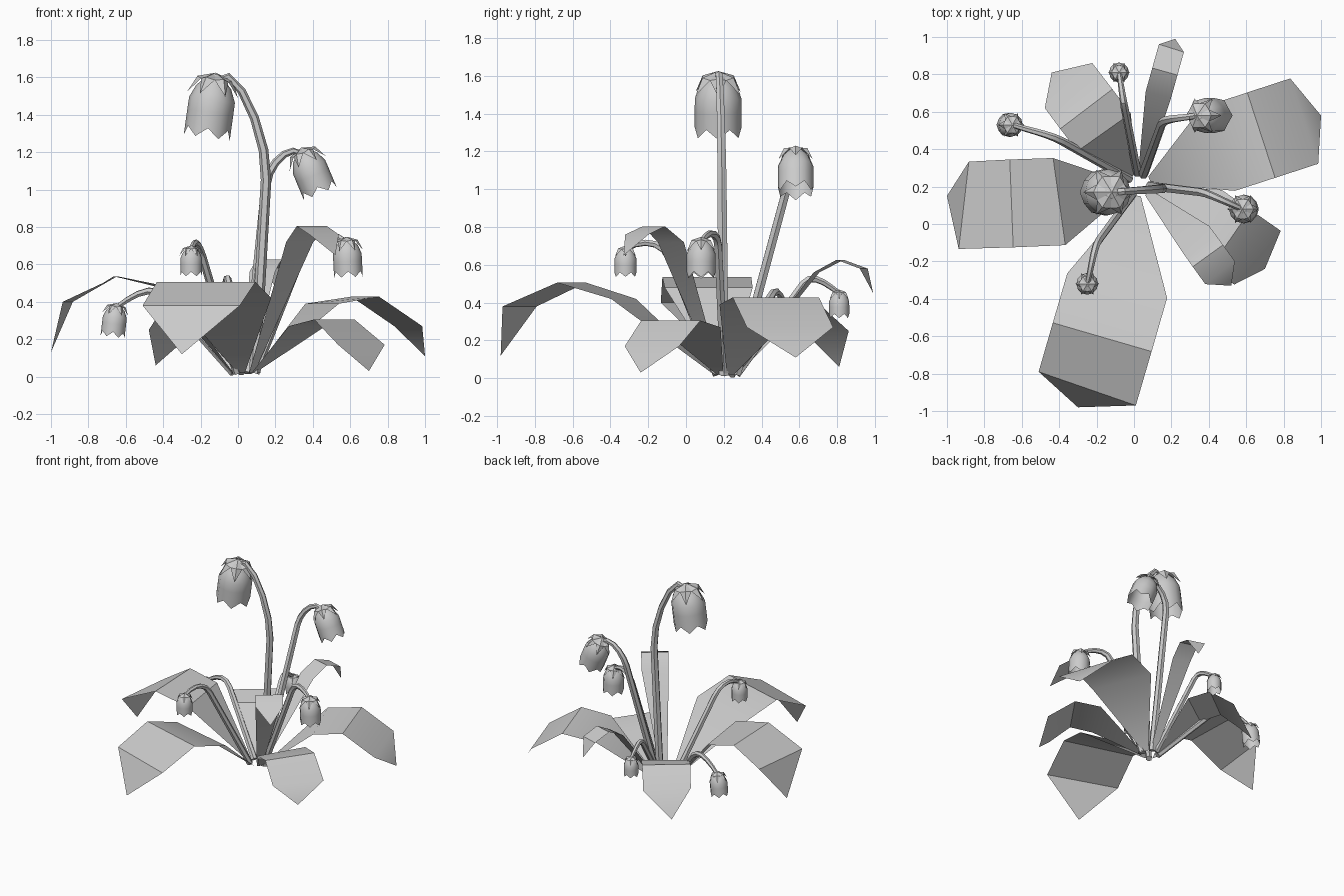
import bpy, math
from mathutils import Vector, geometry

if "Cube" in bpy.data.objects:
    bpy.data.objects.remove(bpy.data.objects["Cube"])

CROWN = Vector((.03, .21, .02))   # where everything grows from
UP = Vector((0, 0, 1))


def root(p):
    """Point on a small ring round the crown, on the side of p."""
    d = p - CROWN
    d.z = 0
    return CROWN + d.normalized() * .06


def mesh_object(name, verts, faces):
    me = bpy.data.meshes.new(name)
    me.from_pydata(verts, [], faces)
    ob = bpy.data.objects.new(name, me)
    bpy.context.collection.objects.link(ob)
    bpy.ops.object.select_all(action='DESELECT')
    bpy.context.view_layer.objects.active = ob
    ob.select_set(True)
    bpy.ops.object.shade_smooth_by_angle(angle=math.radians(35))
    return ob


def leaf(name, width, wide, shoulder, tip):
    """Ribbon: root, widest row, arched crest, shoulder, pointed tip."""
    wide, shoulder, tip = Vector(wide), Vector(shoulder), Vector(tip)
    crest = (wide + shoulder) / 2 + UP * (.04 + .12 * width)
    pts = [root(wide), wide, crest, shoulder, tip]
    verts, faces = [], []
    for i in range(4):
        d = pts[i + 1] - pts[max(i - 1, 0)]
        side = Vector((d.y, -d.x, 0)).normalized() * (width if i else .04) / 2
        verts += [pts[i] - side, pts[i] + side]
        if i:
            k = 2 * i
            faces.append((k - 2, k - 1, k + 1, k))
    mesh_object(name, verts + [tip], faces + [(6, 7, 8)])


def stem(name, bend, end, s):
    """Six-sided tapered tube: straight to the bend, then arching over."""
    start = root(bend)
    span = (end - bend).length
    h1 = bend + (bend - start).normalized() * span * .4
    h2 = bend.lerp(end, .65)
    h2.z = end.z + span * .25
    pts = [start] + geometry.interpolate_bezier(bend, h1, h2, end, 6)
    n = 6
    verts, faces = [], []
    for j, p in enumerate(pts):
        d = pts[min(j + 1, n)] - pts[max(j - 1, 0)]
        q = UP.rotation_difference(d)
        r = (.017 + .013 * s) * (1 - .4 * j / n)
        for i in range(n):
            a = math.tau * i / n
            verts.append(p + q @ Vector((r * math.cos(a), r * math.sin(a), 0)))
            if j < n:
                k, m = j * n, (i + 1) % n
                faces.append((k + i, k + m, k + n + m, k + n + i))
    faces += [tuple(range(n))[::-1], tuple(range(n * n, n * n + n))]
    mesh_object(name, verts, faces)


def flower(name, s, tilt, bend, end):
    """Nodding flower: stem, bell with a lobed mouth, pointed calyx."""
    bend, end = Vector(bend), Vector(end)
    stem(name + "_stem", bend, end, s)
    top = end + UP * .035 * s
    q = (-UP).rotation_difference(Vector((tilt, 0, -1)))

    def place(r, a, d):
        return top + q @ (Vector((r * math.cos(a), r * math.sin(a), -d)) * s)

    n, rings = 12, 6
    verts = []
    for j in range(rings):
        d = .068 * j
        r = .124 * math.sin(min(math.pi / 2, .25 + 9 * d))
        for i in range(n):
            lobe = .05 if j == rings - 1 and i % 2 else 0
            verts.append(place(r, math.tau * i / n, d - lobe))
    faces = [(j * n + i, j * n + (i + 1) % n, (j + 1) * n + (i + 1) % n, (j + 1) * n + i)
             for j in range(rings - 1) for i in range(n)]
    mesh_object(name + "_bell", verts, faces)

    verts, faces = [place(0, 0, -.01)], []
    for i in range(6):
        a, h, k = math.tau * i / 6, math.tau / 12, len(verts)
        verts += [place(.085, a - h, .03), place(.095, a, .02), place(.085, a + h, .03),
                  place(.137, a, .11)]
        faces += [(0, k, k + 1), (0, k + 1, k + 2), (k, k + 3, k + 1), (k + 1, k + 3, k + 2)]
    mesh_object(name + "_calyx", verts, faces)


# Leaves: width, widest point, shoulder, tip
leaf("front_leaf", .55, (-.09, -.33, .42), (-.25, -.88, .38), (-.3, -.98, .12))
leaf("right_back_leaf", .48, (.45, .4, .39), (.91, .55, .27), (1, .58, .11))
leaf("left_leaf", .47, (-.4, .12, .48), (-.91, .1, .4), (-1, .15, .13))
leaf("back_left_leaf", .35, (-.16, .49, .34), (-.35, .74, .25), (-.44, .81, .06))
leaf("right_low_leaf", .38, (.37, .02, .27), (.66, -.18, .17), (.7, -.24, .03))
leaf("narrow_back_leaf", .14, (.13, .69, .56), (.2, .94, .58), (.22, .99, .45))
leaf("narrow_front_leaf", .2, (.33, -.08, .72), (.46, -.26, .76), (.52, -.33, .65))

# Flowers: size, sideways tilt, stem bend, stem end
flower("tall_flower", 1, -.14, (.15, .19, 1.05), (-.12, .17, 1.58))
flower("second_flower", .76, .42, (.15, .54, 1.03), (.34, .58, 1.19))
flower("right_flower", .62, .05, (.36, .17, .7), (.58, .08, .72))
flower("left_flower", .52, -.12, (-.38, .44, .42), (-.65, .53, .37))
flower("back_flower", .43, 0, (-.05, .62, .5), (-.08, .81, .45))
flower("front_flower", .47, 0, (-.19, -.09, .64), (-.25, -.32, .68))
